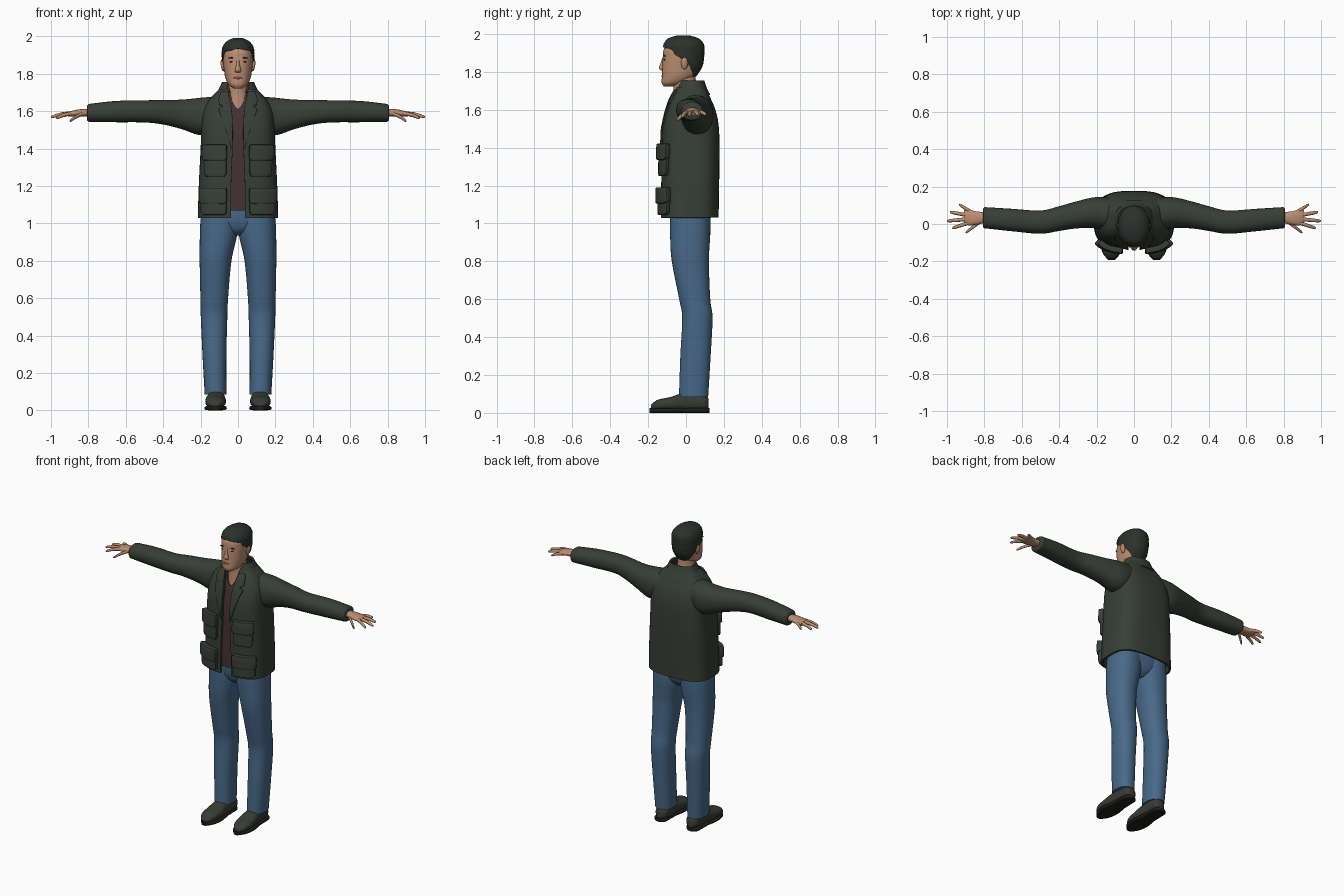
import bpy, bmesh, math, random
from mathutils import Matrix, Vector

random.seed(4)
cube = bpy.data.objects.get("Cube")
if cube:
    bpy.data.objects.remove(cube, do_unlink=True)


def material(name, r, g, b):
    m = bpy.data.materials.new(name)
    m.use_nodes = True
    m.diffuse_color = (r, g, b, 1)
    bsdf = next(n for n in m.node_tree.nodes if n.type == 'BSDF_PRINCIPLED')
    bsdf.inputs["Base Color"].default_value = (r, g, b, 1)
    bsdf.inputs["Roughness"].default_value = .8
    return m


JACKET = material("dark_green_cloth", .038, .049, .038)
DENIM = material("blue_denim", .065, .14, .25)
SKIN = material("skin", .5, .27, .17)
SHIRT = material("maroon_shirt", .06, .032, .033)
HAIR = material("dark_hair", .025, .031, .025)
SHOE = material("shoe_leather", .04, .045, .035)
SOLE = material("shoe_sole", .012, .012, .011)
LIPS = material("lips", .34, .15, .11)


def finish(name, bm, mat, thickness=0, offset=-1, bevel=0, angle=50):
    """Turn a bmesh into a smooth shaded object with its modifiers applied."""
    mesh = bpy.data.meshes.new(name)
    bm.to_mesh(mesh)
    bm.free()
    mesh.materials.append(mat)
    ob = bpy.data.objects.new(name, mesh)
    bpy.context.collection.objects.link(ob)
    bpy.ops.object.select_all(action='DESELECT')
    ob.select_set(True)
    bpy.context.view_layer.objects.active = ob
    if thickness:
        mod = ob.modifiers.new("thickness", 'SOLIDIFY')
        mod.thickness, mod.offset = thickness, offset
        bpy.ops.object.modifier_apply(modifier=mod.name)
    if bevel:
        mod = ob.modifiers.new("round", 'BEVEL')
        mod.width, mod.segments = bevel, 2
        bpy.ops.object.modifier_apply(modifier=mod.name)
    bpy.ops.object.shade_smooth_by_angle(angle=math.radians(angle))
    return ob


def smooth(stations, steps=6):
    """Catmull-Rom interpolation through the stations."""
    out, n = [], len(stations)
    for i in range(n - 1):
        p = [stations[min(max(i + k, 0), n - 1)] for k in (-1, 0, 1, 2)]
        for j in range(steps):
            u = j / steps
            out.append([b + .5 * u * (c - a + u * (2*a - 5*b + 4*c - d + u * (3*(b - c) + d - a)))
                        for a, b, c, d in zip(*p)])
    return out + [list(stations[-1])]


def power(v, p):
    return math.copysign(abs(v) ** p, v)


def loft(name, mat, axis, stations, p=1, side=1, segs=40, steps=6, thickness=0, rough=0, top=False):
    """Stations: position, centre a, centre b, radius a, radius b [, front gap in degrees]."""
    bm = bmesh.new()
    is_open = len(stations[0]) > 5
    rings = []
    for st in smooth(stations, steps):
        t, ca, cb, ra, rb = st[:5]
        gap = math.radians(max(st[5], 0)) if is_open else 0
        ring = []
        for k in range(segs + is_open):
            w = gap + (math.tau - 2 * gap) * k / segs
            wave = 1 + (random.uniform(-rough, rough) if 0 < k < segs else 0)
            a = ca + ra * wave * power(math.sin(w), p)
            b = cb - rb * wave * power(math.cos(w), p)
            x, y, z = {'x': (t, a, b), 'y': (a, t, b), 'z': (a, b, t)}[axis]
            ring.append(bm.verts.new((x * side, y, z)))
        rings.append(ring)
    for low, high in zip(rings, rings[1:]):
        for k in range(segs):
            m = (k + 1) % len(low)
            bm.faces.new((low[k], low[m], high[m], high[k]))
    if is_open:
        if top:
            bm.faces.new(rings[-1][:-1])
        bmesh.ops.remove_doubles(bm, verts=bm.verts, dist=1e-5)
    else:
        bm.faces.new(rings[0][::-1])
        bm.faces.new(rings[-1])
        bmesh.ops.recalc_face_normals(bm, faces=bm.faces)
    return finish(name, bm, mat, thickness)


def blob(name, mat, centre, size, tilt=0):
    bm = bmesh.new()
    mtx = Matrix.Translation(centre) @ Matrix.Rotation(tilt, 4, 'Y') @ Matrix.Diagonal(Vector(size + (1,)))
    bmesh.ops.create_uvsphere(bm, u_segments=20, v_segments=12, radius=1, matrix=mtx)
    return finish(name, bm, mat)


# Open jacket body over a shirt with a parted neck
BODY_P = .65
jacket = [(1.03, 0, .02, .215, .152, 4), (1.2, 0, .022, .21, .153, 4), (1.4, 0, .024, .2, .153, 3),
          (1.52, 0, .025, .195, .147, 3), (1.6, 0, .027, .185, .128, 4),
          (1.66, 0, .025, .155, .105, 8), (1.72, 0, .027, .1, .075, 18)]
loft("jacket_body", JACKET, 'z', jacket, BODY_P, segs=72, thickness=.012)
loft("jacket_collar", JACKET, 'z',
     [(1.68, 0, .03, .125, .098, 34), (1.715, 0, .03, .105, .08, 34), (1.755, 0, .03, .086, .066, 36)],
     .9, thickness=.012)
loft("shirt", SHIRT, 'z',
     [(1.07, 0, .02, .19, .132, 0), (1.4, 0, .022, .18, .132, 0), (1.55, 0, .022, .16, .118, 0),
      (1.61, 0, .022, .14, .104, 0), (1.66, 0, .022, .105, .088, 9), (1.7, 0, .02, .082, .07, 18),
      (1.735, 0, .02, .072, .06, 26)], BODY_P, segs=56, thickness=.006)

jacket_rings = smooth(jacket)


def front_y(x, z):
    """Depth of the jacket front at a given x and height."""
    for lo, hi in zip(jacket_rings, jacket_rings[1:]):
        if lo[0] <= z <= hi[0]:
            break
    u = (z - lo[0]) / (hi[0] - lo[0])
    cy, rx, ry = (lo[i] + u * (hi[i] - lo[i]) for i in (2, 3, 4))
    s = min(abs(x) / rx, .97) ** (1 / BODY_P)
    return cy - ry * math.sqrt(1 - s * s) ** BODY_P


def panel(name, rows, side, thickness, bevel=.003, cols=8):
    """Patch laid on the jacket front; rows are height, inner x, outer x."""
    bm = bmesh.new()
    grid = []
    for z, x0, x1 in rows:
        a, b = sorted((side * x0, side * x1))
        xs = [a + (b - a) * c / cols for c in range(cols + 1)]
        grid.append([bm.verts.new((x, front_y(x, z) + .004, z)) for x in xs])
    for low, high in zip(grid, grid[1:]):
        for c in range(cols):
            bm.faces.new((low[c], low[c + 1], high[c + 1], high[c]))
    return finish(name, bm, JACKET, thickness, 1, bevel, 40)


for side, tag in ((1, "left"), (-1, "right")):
    # Lapels, pockets and flaps
    panel(tag + "_lapel", [(1.4, .03, .036), (1.5, .03, .065), (1.58, .032, .092), (1.61, .034, .102),
                           (1.622, .036, .078), (1.635, .038, .1), (1.66, .044, .1), (1.7, .05, .088)],
          side, .013, .002)
    panel(tag + "_chest_pocket", [(1.25, .07, .165), (1.27, .06, .172), (1.34, .06, .172), (1.41, .062, .17)],
          side, .022, .006)
    panel(tag + "_chest_flap", [(1.335, .07, .165), (1.345, .058, .174), (1.38, .058, .174), (1.42, .06, .172)],
          side, .034, .006)
    panel(tag + "_hip_pocket", [(1.045, .07, .175), (1.06, .06, .186), (1.12, .06, .186), (1.18, .062, .184)],
          side, .025, .006)
    panel(tag + "_hip_flap", [(1.105, .07, .175), (1.115, .058, .188), (1.15, .058, .188), (1.19, .06, .186)],
          side, .035, .006)

    # Sleeve
    loft(tag + "_sleeve", JACKET, 'x',
         [(.1, .045, 1.585, .09, .095), (.2, .06, 1.572, .084, .1), (.3, .05, 1.583, .073, .079),
          (.4, .029, 1.595, .066, .066), (.5, .01, 1.599, .062, .059), (.65, .021, 1.598, .06, .057),
          (.78, .032, 1.592, .057, .049), (.8, .033, 1.591, .056, .046), (.807, .033, 1.591, .048, .038)],
         .9, side)

    # Hand: palm, four fingers and a thumb
    loft(tag + "_palm", SKIN, 'x',
         [(.785, .035, 1.592, .028, .021), (.84, .032, 1.592, .035, .019),
          (.88, .034, 1.588, .042, .016), (.908, .038, 1.584, .038, .011)], .9, side, 24)
    fingers = {"index": (.89, .004, .972, -.022, 1.563), "middle": (.89, .026, 1, .016, 1.57),
               "ring": (.89, .047, .985, .064, 1.574), "little": (.87, .064, .935, .104, 1.576),
               "thumb": (.825, .01, .9, -.046, 1.548)}
    for finger, (x0, y0, x1, y1, z1) in fingers.items():
        z0, r = 1.588, .0105
        path = [(0, r, 0), (.5, r * .95, .004), (.9, r * .75, 0), (1, r * .25, 0)]
        loft(tag + "_" + finger, SKIN, 'x',
             [(x0 + (x1 - x0) * u, y0 + (y1 - y0) * u, z0 + (z1 - z0) * u + lift, w, w)
              for u, w, lift in path], 1, side, 12, 4)

    # Trouser leg
    loft(tag + "_trouser_leg", DENIM, 'z',
         [(.085, .12, .04, .058, .077), (.3, .126, .05, .064, .08), (.5, .128, .06, .071, .08),
          (.6, .127, .046, .074, .082), (.8, .12, .023, .085, .098), (.94, .104, .022, .1, .106),
          (1.02, .1, .022, .1, .107), (1.09, .095, .022, .095, .104)], .9, side)

    # Shoe
    loft(tag + "_shoe", SHOE, 'y',
         [(-.186, .122, .03, .02, .012), (-.15, .122, .042, .046, .027), (-.08, .12, .048, .055, .036),
          (-.02, .118, .057, .049, .047), (.05, .116, .06, .045, .05), (.1, .115, .055, .04, .042),
          (.12, .115, .048, .024, .026)], .85, side)
    loft(tag + "_sole", SOLE, 'y',
         [(y, .12, .013, w, .013) for y, w in
          ((-.192, .018), (-.15, .05), (-.08, .06), (0, .048), (.06, .046), (.105, .043), (.123, .024))],
         .6, side)

    # Ear, eye and brow
    blob(tag + "_ear", SKIN, (side * .083, -.008, 1.845), (.009, .018, .032), side * .15)
    blob(tag + "_eye", HAIR, (side * .032, -.1125, 1.865), (.013, .006, .005))
    blob(tag + "_brow", HAIR, (side * .034, -.1125, 1.885), (.02, .007, .004), side * .1)

# Hips joining the legs
loft("trouser_hips", DENIM, 'z',
     [(.935, 0, .024, .03, .05), (.965, 0, .022, .09, .085), (1.02, 0, .022, .185, .102),
      (1.1, 0, .022, .18, .104)], .85)

# Neck and head
loft("neck", SKIN, 'z',
     [(1.58, 0, .005, .08, .078), (1.64, 0, .003, .07, .07), (1.7, 0, -.003, .057, .062),
      (1.75, 0, -.008, .055, .06), (1.81, 0, -.01, .056, .06)])
loft("head", SKIN, 'z',
     [(1.722, 0, -.09, .022, .026), (1.742, 0, -.066, .05, .062), (1.78, 0, -.037, .068, .09),
      (1.83, 0, -.025, .076, .1), (1.88, 0, -.021, .08, .101), (1.92, 0, -.02, .078, .097),
      (1.955, 0, -.015, .062, .078), (1.975, 0, -.015, .03, .04)], .9)
loft("nose", SKIN, 'z',
     [(1.806, 0, -.122, .012, .006), (1.819, 0, -.125, .017, .017), (1.845, 0, -.122, .01, .013),
      (1.878, 0, -.116, .008, .008)], 1, 1, 16)
blob("mouth", LIPS, (0, -.1235, 1.778), (.024, .006, .006))

# Short hair, open around the face
loft("hair", HAIR, 'z',
     [(1.775, 0, -.01, .06, .062, 135), (1.82, 0, -.012, .079, .095, 112), (1.865, 0, -.012, .086, .106, 88),
      (1.89, 0, -.012, .087, .108, 66), (1.918, 0, -.012, .087, .109, 52), (1.935, 0, -.012, .085, .109, 0),
      (1.955, 0, -.012, .077, .102, 0), (1.977, 0, -.014, .056, .08, 0), (1.992, 0, -.014, .022, .035, 0)],
     .95, segs=48, steps=4, thickness=.008, rough=.015, top=True)
